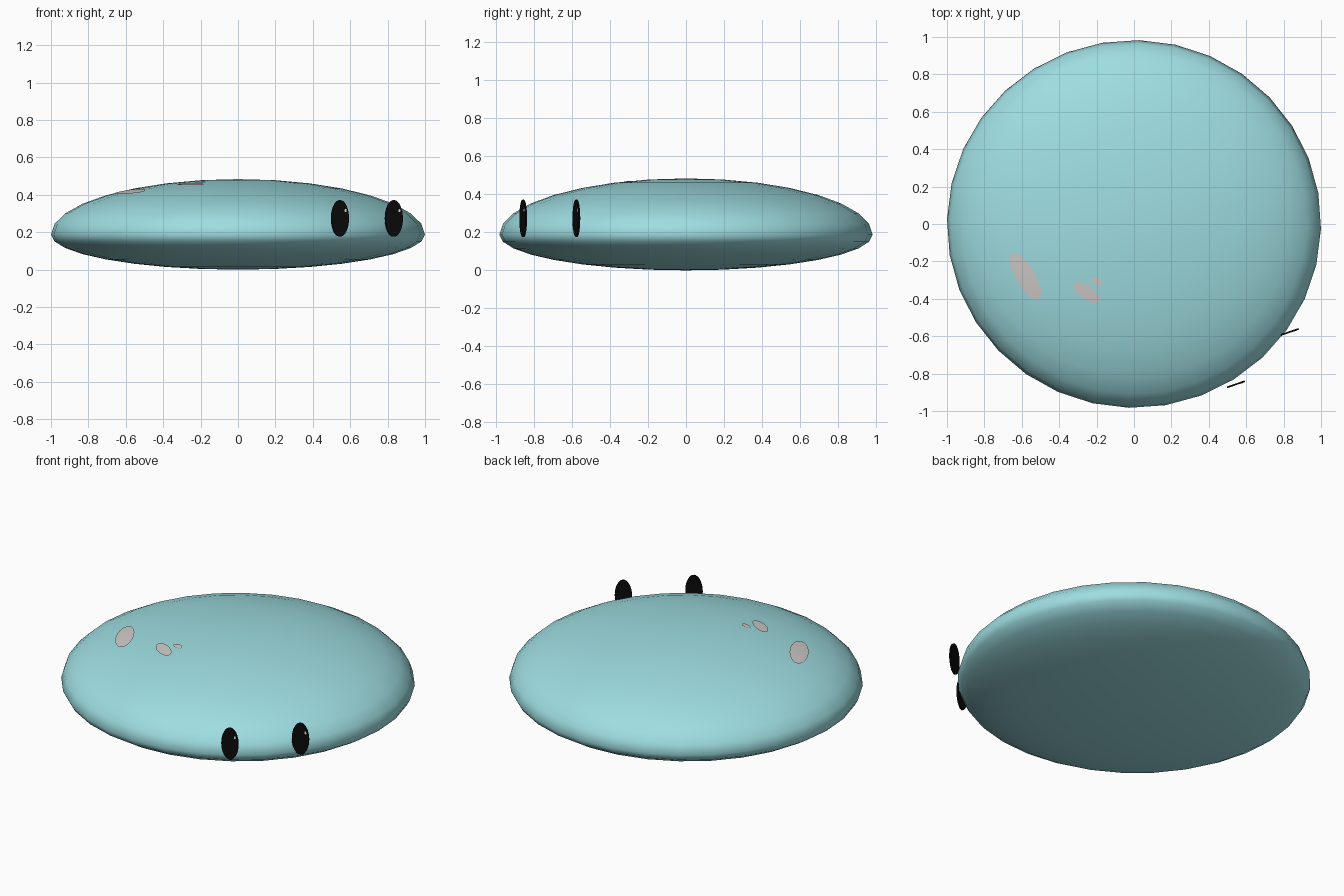
import bpy, bmesh, math
from mathutils import Matrix, Vector

if "Cube" in bpy.data.objects:
    bpy.data.objects.remove(bpy.data.objects["Cube"])

MID, UP, DOWN, RY = 0.19, 0.297, 0.187, 0.983   # body belt height and radii


def material(name, rgb):
    m = bpy.data.materials.new(name)
    lin = [(c / 255 / 12.92) if c < 10 else ((c / 255 + 0.055) / 1.055) ** 2.4 for c in rgb]
    m.diffuse_color = (*lin, 1)
    m.use_nodes = True
    m.node_tree.nodes["Principled BSDF"].inputs["Base Color"].default_value = m.diffuse_color
    return m


aqua = material("aqua", (158, 221, 225))
pale = material("pale_shine", (206, 202, 200))
black = material("black", (10, 10, 10))
white = material("white", (240, 240, 240))


def add_object(name, bm, mat, smooth=True):
    me = bpy.data.meshes.new(name)
    bmesh.ops.recalc_face_normals(bm, faces=bm.faces)
    bm.to_mesh(me)
    bm.free()
    me.materials.append(mat)
    for p in me.polygons:
        p.use_smooth = smooth
    ob = bpy.data.objects.new(name, me)
    bpy.context.collection.objects.link(ob)
    return ob


# Body: flattened droplet, taller above the belt than below
bm = bmesh.new()
bmesh.ops.create_uvsphere(bm, u_segments=32, v_segments=16, radius=1)
bmesh.ops.rotate(bm, verts=bm.verts, cent=(0, 0, 0), matrix=Matrix.Rotation(math.radians(-1.5), 3, 'Z'))
for v in bm.verts:
    v.co.y *= RY
    v.co.z = MID + v.co.z * (UP if v.co.z > 0 else DOWN)
    v.co.z = max(v.co.z, 0)
low = min(v.co.z for v in bm.verts)
for v in bm.verts:
    v.co.z -= low
add_object("body", bm, aqua)


# Shine patches: oval skins lying on the top of the body
def shine(name, x, y, half_len, half_wid, angle):
    bm = bmesh.new()
    c, s = math.cos(math.radians(angle)), math.sin(math.radians(angle))

    def on_body(u, w):
        px, py = x + u * c - w * s, y + u * s + w * c
        h = math.sqrt(max(0, 1 - px * px - (py / RY) ** 2))
        return bm.verts.new((px, py, MID + UP * h + 0.002))

    n = 24
    centre = on_body(0, 0)
    rings = [[on_body(half_len * r * math.cos(2 * math.pi * i / n),
                      half_wid * r * math.sin(2 * math.pi * i / n)) for i in range(n)]
             for r in (0.33, 0.67, 1)]
    for i in range(n):
        j = (i + 1) % n
        bm.faces.new((centre, rings[0][i], rings[0][j]))
        for a, b in zip(rings, rings[1:]):
            bm.faces.new((a[i], b[i], b[j], a[j]))
    ob = add_object(name, bm, pale)
    if ob.data.polygons[0].normal.z < 0:
        ob.data.flip_normals()


shine("large_shine", -0.58, -0.28, 0.142, 0.052, -60)
shine("medium_shine", -0.254, -0.366, 0.083, 0.036, -35)
shine("small_shine", -0.2, -0.305, 0.034, 0.018, -22)


# Eyes: thin upright ovals turned slightly to the side
def oval(name, centre, half_w, half_h, depth, mat):
    bm = bmesh.new()
    bmesh.ops.create_cone(bm, cap_ends=True, segments=32, radius1=1, radius2=1, depth=depth)
    bmesh.ops.scale(bm, vec=(half_w, half_h, 1), verts=bm.verts)
    turn = Matrix.Rotation(math.radians(19), 4, 'Z') @ Matrix.Rotation(math.radians(90), 4, 'X')
    bm.transform(Matrix.Translation(centre) @ turn)
    add_object(name, bm, mat, smooth=False)


right = Vector((math.cos(math.radians(19)), math.sin(math.radians(19)), 0))
front = Vector((right.y, -right.x, 0))
for side, pos in (("left", (0.545, -0.857, 0.274)), ("right", (0.833, -0.577, 0.274))):
    pos = Vector(pos)
    oval(side + "_eye", pos, 0.05, 0.098, 0.009, black)
    oval(side + "_eye_glint", pos + right * 0.03 + front * 0.004 + Vector((0, 0, 0.042)),
         0.006, 0.009, 0.004, white)
